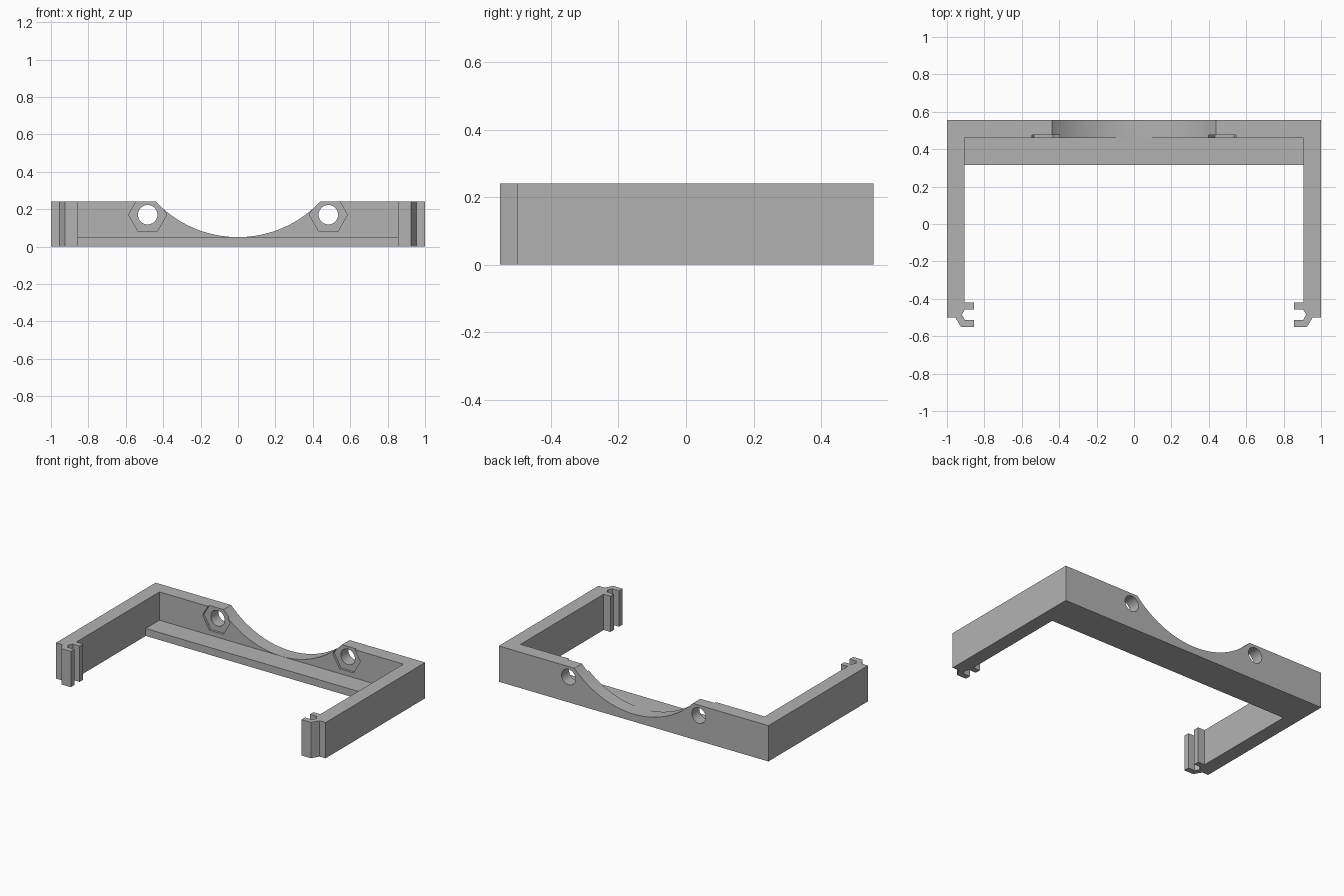
import bpy, math
from mathutils import Matrix, Vector

cube = bpy.data.objects.get("Cube")
if cube:
    bpy.data.objects.remove(cube, do_unlink=True)

HEIGHT = 0.24
BACK = 0.555
WALL_FRONT = 0.46
ARM_INNER = 0.905
BOLT_X, BOLT_Z = 0.483, 0.17

grey = bpy.data.materials.new("plain grey")
grey.use_nodes = True
colour = (0.45, 0.45, 0.45, 1)
grey.diffuse_color = colour
grey.node_tree.nodes["Principled BSDF"].inputs["Base Color"].default_value = colour


def prism(name, outline, low, high):
    """Extrude a counter-clockwise outline along z."""
    n = len(outline)
    verts = [(x, y, z) for z in (low, high) for x, y in outline]
    faces = [tuple(reversed(range(n))), tuple(range(n, 2 * n))]
    faces += [(i, (i + 1) % n, n + (i + 1) % n, n + i) for i in range(n)]
    mesh = bpy.data.meshes.new(name)
    mesh.from_pydata(verts, [], faces)
    obj = bpy.data.objects.new(name, mesh)
    bpy.context.collection.objects.link(obj)
    return obj


def round_cutter(name, x, z, radius, sides, y_from, y_to, turn=0.0):
    """Regular prism lying along y."""
    ring = [(radius * math.cos(turn + math.tau * i / sides),
             radius * math.sin(turn + math.tau * i / sides)) for i in range(sides)]
    obj = prism(name, ring, -y_to, -y_from)
    obj.data.transform(Matrix.Translation(Vector((x, 0, z))) @ Matrix.Rotation(math.pi / 2, 4, "X"))
    return obj


# Frame outline: back bar, two arms and their slotted clip ends
half = [
    (0, BACK), (1, BACK), (1, -0.5), (0.955, -0.5), (0.925, -0.55),
    (0.855, -0.55), (0.855, -0.512), (0.905, -0.512), (0.92, -0.485),
    (0.905, -0.457), (0.855, -0.457), (0.855, -0.42), (ARM_INNER, -0.42),
    (ARM_INNER, 0.315),
]
right_half = [(-x, y) for x, y in half[1:]]
outline = right_half + half[:0:-1]
frame = prism("mounting_frame", outline, 0, HEIGHT)
frame.data.materials.append(grey)

# Cut the space above the ledge, the saddle, the bolt holes and nut pockets
shelf = [(-ARM_INNER, 0.25), (ARM_INNER, 0.25), (ARM_INNER, WALL_FRONT), (-ARM_INNER, WALL_FRONT)]
cutters = [prism("ledge_cutter", shelf, 0.05, 0.4)]
radius = 0.604
cutters.append(round_cutter("saddle_cutter", 0, 0.0505 + radius, radius, 160, 0.43, 0.6))
for side in (-1, 1):
    cutters.append(round_cutter("bolt_hole_cutter", side * BOLT_X, BOLT_Z, 0.052, 40, 0.4, 0.6))
    cutters.append(round_cutter("nut_pocket_cutter", side * BOLT_X, BOLT_Z, 0.102, 6, 0.44, 0.475))

for cutter in cutters:
    cutter.hide_render = True
    mod = frame.modifiers.new(cutter.name, "BOOLEAN")
    mod.operation = "DIFFERENCE"
    mod.solver = "EXACT"
    mod.object = cutter

# Bake the cuts and drop the cutters
bpy.context.view_layer.update()
depsgraph = bpy.context.evaluated_depsgraph_get()
baked = bpy.data.meshes.new_from_object(frame.evaluated_get(depsgraph))
frame.modifiers.clear()
frame.data = baked
frame.data.materials.clear()
frame.data.materials.append(grey)
for poly in frame.data.polygons:
    poly.material_index = 0
for cutter in cutters:
    bpy.data.objects.remove(cutter, do_unlink=True)

bpy.ops.object.select_all(action="DESELECT")
frame.select_set(True)
bpy.context.view_layer.objects.active = frame
bpy.ops.object.shade_smooth_by_angle(angle=math.radians(25))
